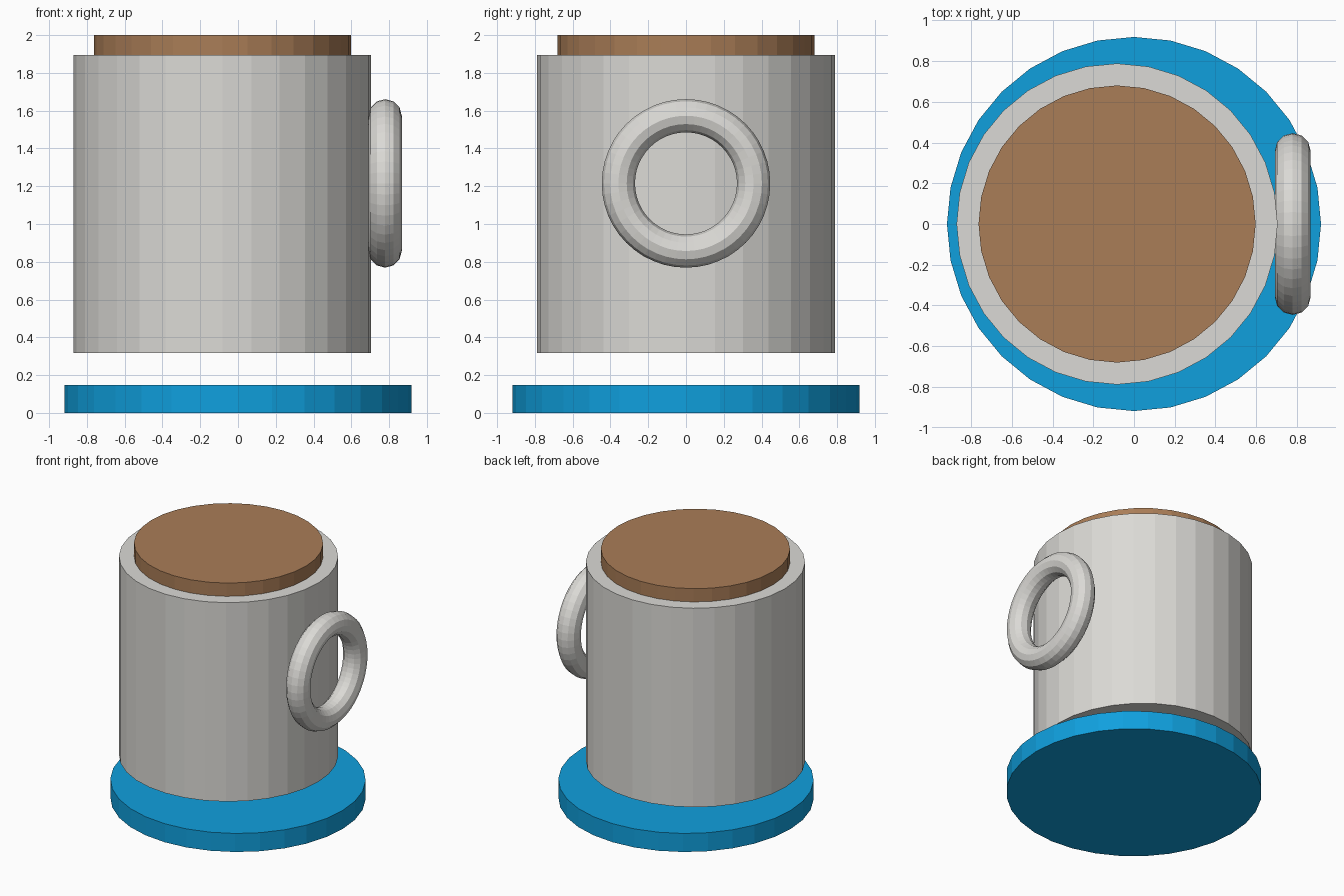
import bpy
import math

if "Cube" in bpy.data.objects:
    bpy.data.objects.remove(bpy.data.objects["Cube"])


def material(name, rgb):
    m = bpy.data.materials.new(name)
    m.diffuse_color = (*rgb, 1.0)
    m.use_nodes = True
    m.node_tree.nodes["Principled BSDF"].inputs["Base Color"].default_value = m.diffuse_color
    return m


blue = material("blue", (0.005, 0.35, 0.73))
grey = material("warm grey", (0.71, 0.70, 0.67))
brown = material("coffee brown", (0.40, 0.205, 0.095))


def disc(name, radius, z0, z1, x, mat):
    """Upright 32-sided solid cylinder from z0 to z1."""
    bpy.ops.mesh.primitive_cylinder_add(vertices=32, radius=radius, depth=z1 - z0,
                                        location=(x, 0, (z0 + z1) / 2))
    ob = bpy.context.object
    ob.name = name
    ob.data.materials.append(mat)
    return ob


CUP_X = -0.083

# Coaster, with the cup hovering above it
disc("coaster", 0.918, 0.0, 0.147, 0.0, blue)
disc("cup_body", 0.788, 0.317, 1.895, CUP_X, grey)
disc("coffee", 0.68, 1.79, 2.0, CUP_X, brown)

# Ring handle lying flat against the right side
bpy.ops.mesh.primitive_torus_add(major_segments=48, minor_segments=12,
                                 major_radius=0.358, minor_radius=0.088,
                                 location=(0.779, 0, 1.215),
                                 rotation=(0, math.pi / 2, 0))
handle = bpy.context.object
handle.name = "handle"
handle.data.materials.append(grey)
